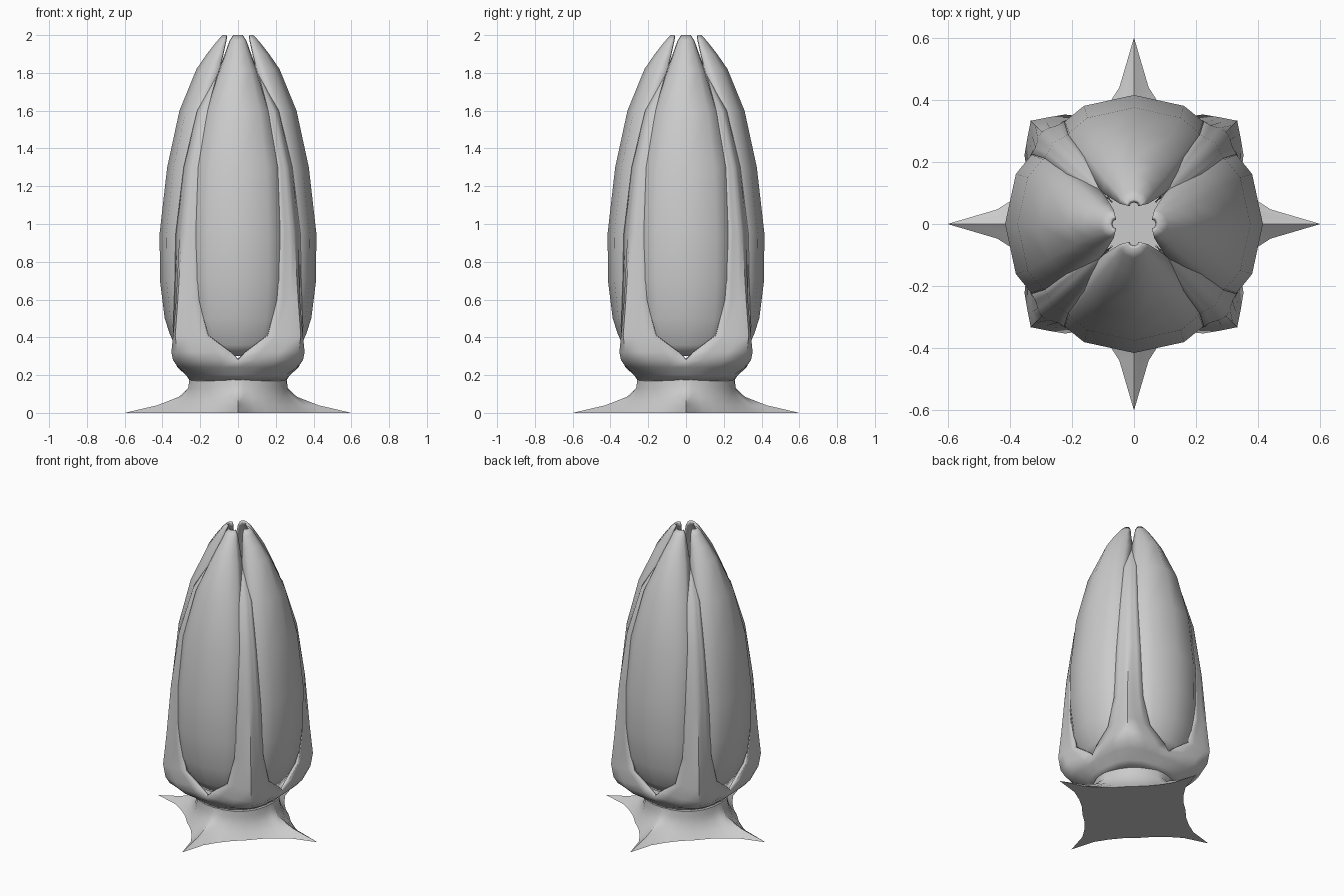
import bpy, bmesh, math

if "Cube" in bpy.data.objects:
    bpy.data.objects.remove(bpy.data.objects["Cube"])


def finish(bm, name, thickness=0.0):
    """Turn a bmesh into a smooth-shaded object, optionally thickened inward."""
    bmesh.ops.remove_doubles(bm, verts=bm.verts, dist=0.0005)
    mesh = bpy.data.meshes.new(name)
    bm.to_mesh(mesh)
    bm.free()
    ob = bpy.data.objects.new(name, mesh)
    bpy.context.collection.objects.link(ob)
    if thickness:
        mod = ob.modifiers.new("thickness", 'SOLIDIFY')
        mod.thickness = thickness
        mod.offset = -1
    bpy.ops.object.select_all(action='DESELECT')
    ob.select_set(True)
    bpy.context.view_layer.objects.active = ob
    bpy.ops.object.shade_smooth_by_angle(angle=math.radians(50))
    return ob


def skin(bm, rows, closed=False):
    """Bridge rows of points with quads; returns the vertex rows."""
    vr = [[bm.verts.new(p) for p in row] for row in rows]
    n = len(vr[0])
    for a, b in zip(vr, vr[1:]):
        for i in range(n if closed else n - 1):
            j = (i + 1) % n
            bm.faces.new((a[i], a[j], b[j], b[i]))
    return vr


def polar(r, a, z):
    return (r * math.cos(a), r * math.sin(a), z)


# Petals: half-ellipse sections given as (z, outer radius, half width, edge radius)
PETAL = [(.30, .30, .12, .25), (.36, .335, .17, .26), (.42, .362, .20, .265),
         (.50, .388, .225, .27), (.70, .413, .24, .28), (.95, .415, .24, .28),
         (1.3, .375, .225, .245), (1.6, .31, .17, .18), (1.82, .22, .10, .10),
         (1.9, .165, .07, .08), (1.97, .11, .045, .065), (2.0, .08, .025, .06)]
for k, name in enumerate(("right", "back", "left", "front")):
    turn = k * math.pi / 2
    rows = []
    for z, r, w, e in PETAL:
        row = []
        for deg in (-90, -68, -42, 0, 42, 68, 90):
            s = math.radians(deg)
            x, y = e + (r - e) * math.cos(s), w * math.sin(s)
            row.append(polar(math.hypot(x, y), math.atan2(y, x) + turn, z))
        rows.append(row)
    bm = bmesh.new()
    skin(bm, rows)
    finish(bm, "petal_" + name, 0.015)

# Calyx: cup splitting into four sepals (z, edge offset, edge radius, ridge radius)
SEPAL = [(.17, 0, .255, .26), (.20, 0, .275, .30), (.24, 0, .32, .38),
         (.28, 0, .338, .43), (.322, .04, .343, .455), (.41, .16, .345, .47),
         (.60, .21, .338, .45), (.95, .225, .33, .42), (1.3, .212, .288, .37),
         (1.6, .16, .217, .28), (1.78, .10, .122, .16), (1.85, .08, .082, .115)]
bm = bmesh.new()
for k in range(4):
    mid = math.pi / 4 + k * math.pi / 2
    rows = []
    for z, t, e, d in SEPAL:
        half = math.pi / 4 - math.atan2(t, e)
        re = math.hypot(t, e)
        rows.append([polar(re + (d - re) * math.cos(math.pi / 2 * u / 3) ** 3,
                           mid + half * u / 3, z) for u in range(-3, 4)])
    skin(bm, rows)
finish(bm, "calyx", 0.02)

# Base: four-pointed star blending up into a round neck
ARM = [(.6, 0), (.44, .047), (.36, .098), (.29, .155), (.226, .226)]
quarter = [(math.hypot(x, y), math.atan2(y, x)) for x, y in ARM]
quarter += [(r, math.pi / 2 - a) for r, a in quarter[1:-1][::-1]]
star = [(r, a + k * math.pi / 2) for k in range(4) for r, a in quarter]
rows = [[polar(.257 + (r - .257) * f, a, z) for r, a in star]
        for z, f in ((0, 1), (.04, .5), (.085, .16), (.13, .02), (.18, 0))]
bm = bmesh.new()
vr = skin(bm, rows, closed=True)
bm.faces.new(vr[0][::-1])
bm.faces.new(vr[-1])
finish(bm, "star_base")
